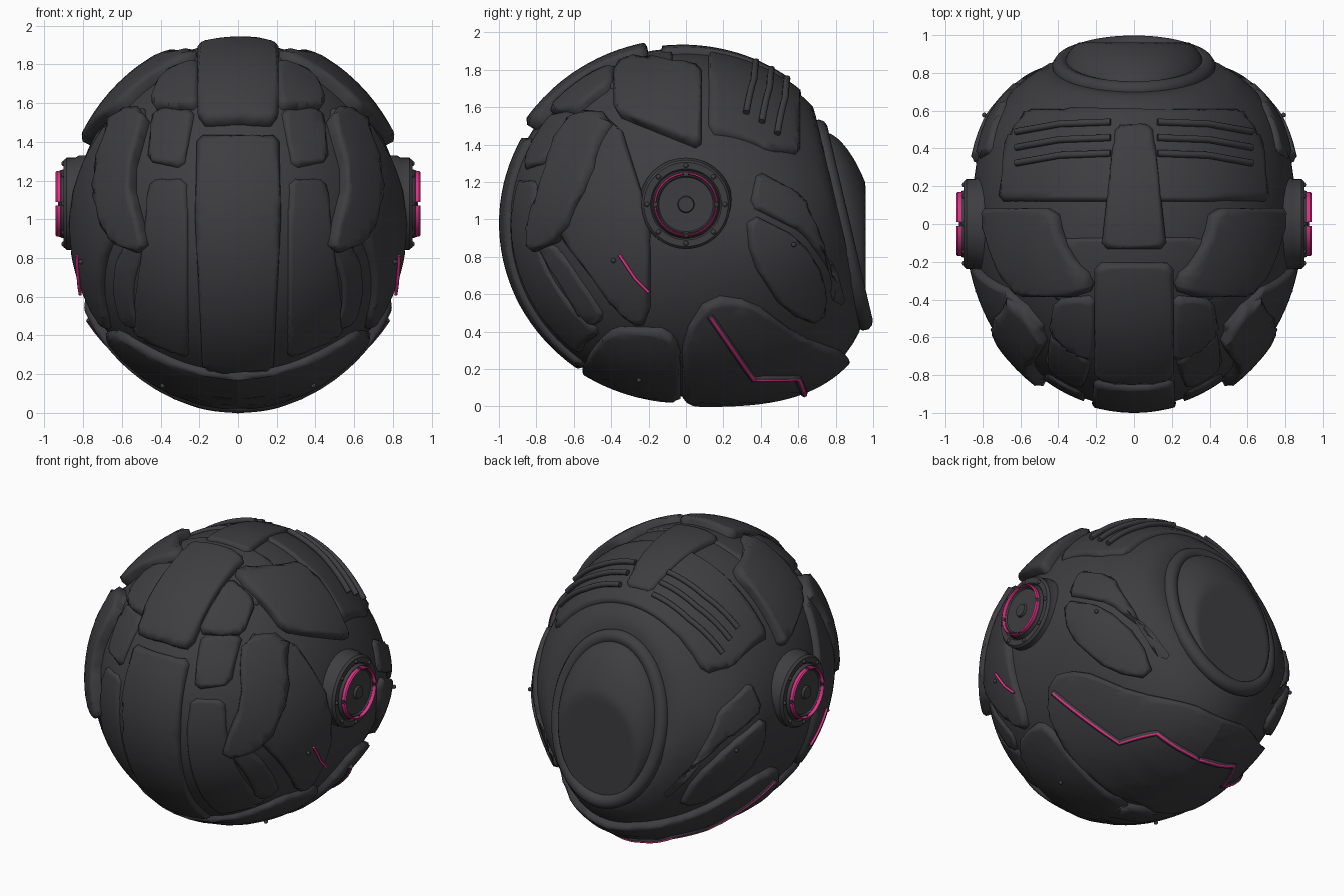
import bpy, bmesh, math
from mathutils import Vector, Matrix

if "Cube" in bpy.data.objects:
    bpy.data.objects.remove(bpy.data.objects["Cube"])


def material(name, rgb):
    m = bpy.data.materials.new(name)
    m.use_nodes = True
    m.diffuse_color = (*rgb, 1)
    m.node_tree.nodes["Principled BSDF"].inputs["Base Color"].default_value = (*rgb, 1)
    return m


DARK = material("charcoal", (0.048, 0.048, 0.053))
PINK = material("hot pink", (0.75, 0.03, 0.25))

# Helmet surface: an ellipsoid with jaw and rear side bulges and a flat cut at the back
CENTER = Vector((0, -0.02, 0.98))
RADII = Vector((0.85, 0.95, 0.92))
JAW = Vector((0, 0.77, -0.64))
REAR_SIDE = Vector((0.75, 0.65, -0.1))
CUT_NORMAL = Vector((0, 0.974, 0.228))
CUT_UP = Vector((0, -0.228, 0.974))
CUT_POINT = Vector((0, 0.83, 0.97))


def radius(d):
    r = 1 / math.sqrt(sum((a / b) ** 2 for a, b in zip(d, RADII)))
    r *= 1 + 0.19 * max(0, d.dot(JAW)) ** 7
    r *= 1 + 0.08 * max(0, Vector((abs(d.x), d.y, d.z)).dot(REAR_SIDE)) ** 10
    facing = d.dot(CUT_NORMAL)
    if facing > 0:
        r = min(r, (CUT_POINT - CENTER).dot(CUT_NORMAL) / facing)
    return r


def lift(u, v, view, height, side=1):
    """Project a flat point onto the helmet, a little above its surface."""
    def at(t):
        if view == "side":
            return Vector((t, u, v))
        if view == "front":
            return Vector((u, CENTER.y - t, v))
        return Vector((u, v, CENTER.z + t))
    low, high = 0.0, 1.4
    for _ in range(22):
        mid = (low + high) / 2
        q = at(mid) - CENTER
        if q.length < radius(q.normalized()):
            low = mid
        else:
            high = mid
    d = (at(low) - CENTER).normalized()
    p = CENTER + d * (radius(d) + height)
    p.x *= side
    return p


def finish(name, bm, mat, angle=50):
    me = bpy.data.meshes.new(name)
    bm.to_mesh(me)
    bm.free()
    me.materials.append(mat)
    me.shade_smooth()
    me.set_sharp_from_angle(angle=math.radians(angle))
    bpy.context.collection.objects.link(bpy.data.objects.new(name, me))


def rounded(pts, cut):
    out = []
    for i, p in enumerate(pts):
        for q in (pts[i - 1], pts[(i + 1) % len(pts)]):
            e = Vector(q) - Vector(p)
            out.append(Vector(p) + e.normalized() * min(cut, e.length * 0.3))
    return out


def panel(name, view, height, pts, side=1, cut=0.03):
    """Curved armour plate with a soft rim from a flat outline."""
    bm = bmesh.new()
    face = bm.faces.new([bm.verts.new((*p, 0)) for p in rounded(pts, cut)])
    bm.normal_update()
    bmesh.ops.inset_region(bm, faces=[face], thickness=0.024, use_even_offset=True, use_boundary=True)
    bmesh.ops.triangulate(bm, faces=bm.faces[:])
    for axis in (0, 1):
        low, high = min(p[axis] for p in pts), max(p[axis] for p in pts)
        n = max(2, math.ceil((high - low) / 0.05))
        for i in range(1, n):
            co, normal = Vector(), Vector()
            co[axis] = low + (high - low) * i / n
            normal[axis] = 1
            bmesh.ops.bisect_plane(bm, geom=bm.verts[:] + bm.edges[:] + bm.faces[:],
                                   plane_co=co, plane_no=normal, dist=0.0001)
    bmesh.ops.remove_doubles(bm, verts=bm.verts[:], dist=0.004)
    for v in bm.verts:
        v.co = lift(v.co.x, v.co.y, view, height - (0.02 if v.is_boundary else 0), side)
    rim = [e for e in bm.edges if e.is_boundary]
    for v in bmesh.ops.extrude_edge_only(bm, edges=rim)["geom"]:
        if isinstance(v, bmesh.types.BMVert):
            v.co -= (v.co - CENTER).normalized() * 0.06
    bmesh.ops.recalc_face_normals(bm, faces=bm.faces[:])
    bm.normal_update()
    if sum(f.normal.dot(f.calc_center_median() - CENTER) * f.calc_area() for f in bm.faces) < 0:
        bmesh.ops.reverse_faces(bm, faces=bm.faces[:])
    finish(name, bm, DARK, 75)


def centre(name, view, height, half):
    panel(name, view, height, half + [(-u, v) for u, v in reversed(half)])


def pair(name, view, height, pts, cut=0.03):
    for side, label in ((1, "left"), (-1, "right")):
        panel(f"{name}_{label}", view, height, pts, side, cut)


def tube(name, pts, thickness, mat, closed=False):
    cu = bpy.data.curves.new(name, "CURVE")
    cu.dimensions = "3D"
    cu.bevel_depth, cu.bevel_resolution, cu.use_fill_caps = thickness, 3, True
    spline = cu.splines.new("POLY")
    spline.points.add(len(pts) - 1)
    for a, p in zip(spline.points, pts):
        a.co = (*p, 1)
    spline.use_cyclic_u = closed
    cu.materials.append(mat)
    bpy.context.collection.objects.link(bpy.data.objects.new(name, cu))


def surface_path(pts, view, height, side, n=6):
    flat = [Vector(a).lerp(Vector(b), i / n) for a, b in zip(pts, pts[1:]) for i in range(n)]
    return [lift(*p, view, height, side) for p in flat + [Vector(pts[-1])]]


def lathe(name, profile, side, mat, start=0, end=math.tau, n=48):
    """Spin (radius, x) points about the ear axis."""
    bm = bmesh.new()
    rows = [[bm.verts.new((side * x, r * math.cos(a), 1.08 + r * math.sin(a))) for r, x in profile]
            for a in (start + (end - start) * i / n for i in range(n + 1))]
    for p, q in zip(rows, rows[1:]):
        for j in range(len(profile) - 1):
            bm.faces.new((p[j], p[j + 1], q[j + 1], q[j]))
    bmesh.ops.remove_doubles(bm, verts=bm.verts[:], dist=0.0001)
    bmesh.ops.recalc_face_normals(bm, faces=bm.faces[:])
    finish(name, bm, mat, 35)


def stud(name, p):
    bm = bmesh.new()
    bmesh.ops.create_uvsphere(bm, u_segments=12, v_segments=8, radius=0.013, matrix=Matrix.Translation(p))
    finish(name, bm, DARK)


# Inner shell
bm = bmesh.new()
bmesh.ops.create_uvsphere(bm, u_segments=80, v_segments=56, radius=1)
for v in bm.verts:
    d = v.co.normalized()
    v.co = CENTER + d * radius(d)
finish("shell", bm, DARK)

# Plates across the middle
centre("front_plate", "front", 0.03, [(0.21, 1.43), (0.22, 1), (0.18, 0.22)])
centre("brow_plate", "top", 0.065, [(0.2, -0.2), (0.2, -0.787), (0.1, -0.812)])
centre("crown_band", "top", 0.015, [(0.48, -0.07), (0.42, -0.42)])
centre("crown_strip", "top", 0.035, [(0.1, 0.52), (0.17, -0.13)])
centre("vent_plate", "top", 0.02, [(0.72, 0.12), (0.67, 0.45), (0.57, 0.61)])

# Face plates
pair("brow_side", "top", 0.045, [(0.2, -0.37), (0.41, -0.39), (0.44, -0.57), (0.33, -0.66), (0.2, -0.72)])
pair("brow_lower", "front", 0.02, [(0.22, 1.57), (0.44, 1.57), (0.47, 1.3), (0.28, 1.26)])
pair("face_strip", "front", 0.015, [(0.26, 1.21), (0.46, 1.21), (0.55, 0.4), (0.25, 0.27)])
pair("face_guard", "front", 0.07, [(0.44, 1.56), (0.62, 1.54), (0.72, 1.2), (0.66, 0.9),
                                   (0.44, 0.81), (0.54, 1.2)], 0.06)

# Side plates
pair("temple", "side", 0.065, [(-0.37, 1.8), (-0.28, 1.84), (0.08, 1.79), (0.08, 1.37), (-0.37, 1.55)])
pair("cheek", "side", 0.04, [(-0.6, 1.57), (-0.36, 1.54), (-0.19, 1), (-0.19, 0.45),
                             (-0.3, 0.44), (-0.69, 0.95)], 0.08)
pair("cheek_strip", "side", 0.015, [(-0.82, 0.87), (-0.7, 0.88), (-0.42, 0.48), (-0.52, 0.41)])
pair("jaw_front", "side", 0.04, [(-0.58, 0.15), (-0.49, 0.33), (-0.38, 0.43), (-0.1, 0.42),
                                 (-0.03, 0.33), (-0.03, 0.03), (-0.3, 0.07)])
pair("jaw_rear", "side", 0.05, [(-0.02, 0.02), (-0.02, 0.38), (0.12, 0.6), (0.35, 0.57), (0.6, 0.38),
                                (0.88, 0.28), (0.88, 0.15), (0.65, 0.06), (0.3, 0.02)], 0.06)
pair("rear_leaf", "side", 0.035, [(0.32, 1.04), (0.6, 0.9), (0.74, 0.68), (0.73, 0.43), (0.52, 0.51),
                                  (0.34, 0.79)], 0.06)
pair("rear_wing", "side", 0.025, [(0.38, 1.26), (0.62, 1.13), (0.73, 0.88), (0.82, 0.52),
                                  (0.76, 0.74), (0.62, 0.93), (0.34, 1.07)])

STUDS = [(-0.2, 1.67), (-0.5, 1.38), (-0.37, 0.79), (0.55, 0.87), (-0.24, 0.18)]
JAW_LINE = [(0.12, 0.51), (0.34, 0.19), (0.57, 0.19), (0.62, 0.07)]
CHEEK_LINE = [(-0.34, 0.82), (-0.26, 0.7), (-0.19, 0.63)]
POD = [(0.25, 0.7), (0.25, 0.82), (0.238, 0.84), (0.238, 0.885), (0.225, 0.9), (0.19, 0.9), (0.182, 0.89),
       (0.174, 0.915), (0.152, 0.925), (0.145, 0.915), (0.045, 0.915), (0.04, 0.93), (0, 0.93)]
GLOW = [(0.158, 0.9), (0.158, 0.935), (0.163, 0.943), (0.17, 0.935), (0.172, 0.9)]

for side, label in ((1, "left"), (-1, "right")):
    # Raised vent bars and studs
    for i in range(3):
        y = 0.52 - 0.08 * i
        bar = [(0.12, y), (0.38, y - 0.01), (0.6, y - 0.05)]
        tube(f"vent_bar_{label}_{i}", surface_path(bar, "top", 0.035, side), 0.018, DARK)
    for i, p in enumerate(STUDS):
        stud(f"stud_{label}_{i}", lift(*p, "side", 0.045, side))

    # Glowing seams
    tube(f"jaw_groove_{label}", surface_path(JAW_LINE, "side", 0.046, side), 0.02, DARK)
    tube(f"jaw_seam_{label}", surface_path(JAW_LINE, "side", 0.06, side), 0.009, PINK)
    tube(f"cheek_seam_{label}", surface_path(CHEEK_LINE, "side", 0.048, side), 0.008, PINK)

    # Ear pod with a broken glowing ring and bolts
    lathe(f"ear_pod_{label}", POD, side, DARK)
    for k in range(4):
        a = k * math.pi / 2
        lathe(f"ear_glow_{label}_{k}", GLOW, side, PINK, a + 0.06, a + math.pi / 2 - 0.06, 14)
    for k in range(8):
        a = k * math.pi / 4
        stud(f"ear_bolt_{label}_{k}", Vector((side * 0.9, 0.208 * math.cos(a), 1.08 + 0.208 * math.sin(a))))

# Back opening: tilted oval collar with a domed, flat-fronted cap
angles = [math.tau * i / 72 for i in range(72)]
tube("back_collar", [CUT_POINT + Vector((0.385 * math.cos(a), 0, 0)) + CUT_UP * 0.53 * math.sin(a)
                     for a in angles], 0.048, DARK, True)
bm = bmesh.new()
bmesh.ops.create_uvsphere(bm, u_segments=64, v_segments=40, radius=1)
for v in bm.verts:
    x, y, z = v.co
    v.co = CUT_POINT + Vector((0.37 * x, 0, 0)) + CUT_NORMAL * 0.19 * y + CUT_UP * 0.51 * z
    v.co.y = min(v.co.y, 0.96)
finish("back_cap", bm, DARK)
